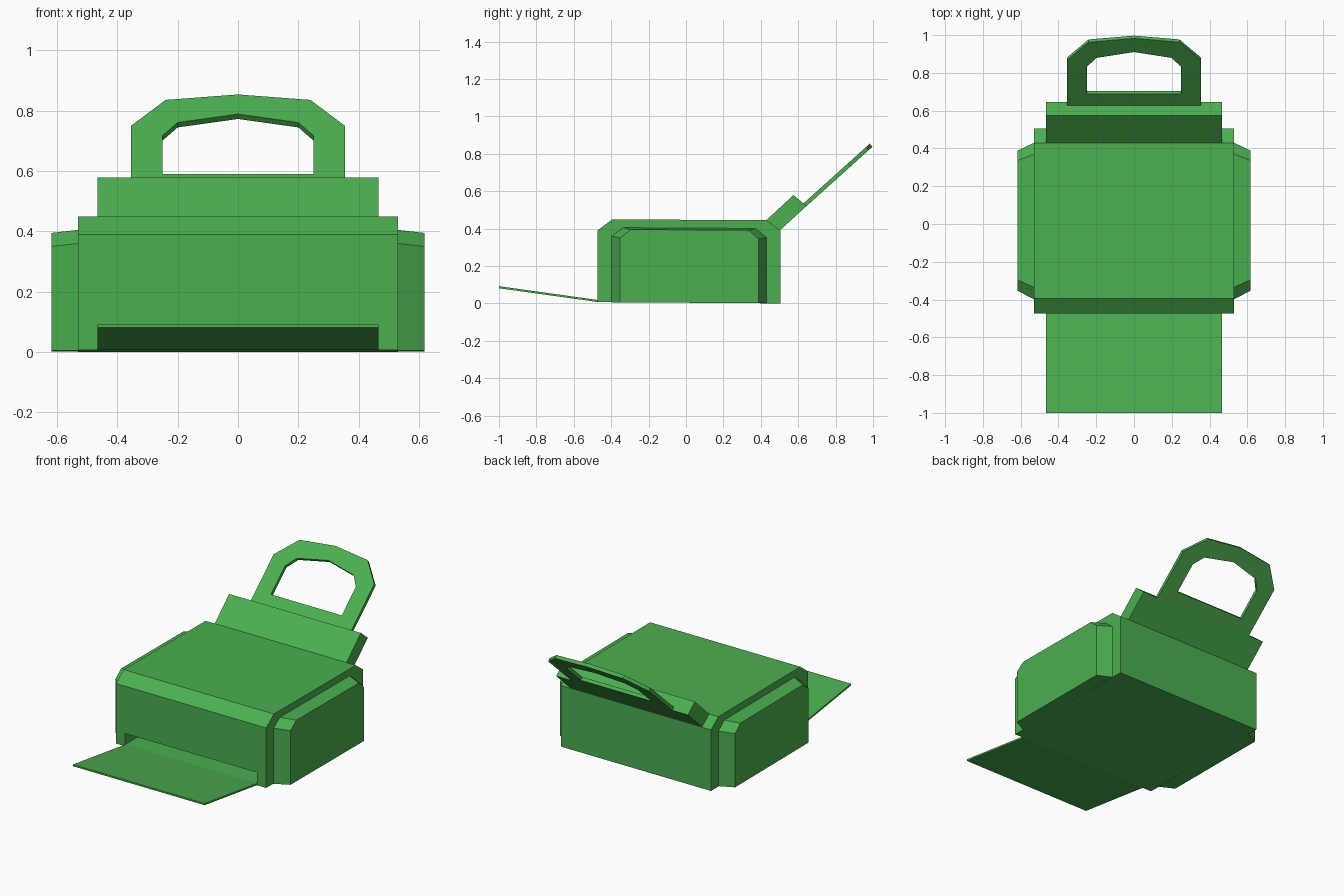
import bpy, bmesh
from mathutils import Vector

if "Cube" in bpy.data.objects:
    bpy.data.objects.remove(bpy.data.objects["Cube"])

green = bpy.data.materials.new("green_plastic")
green.diffuse_color = (0.07, 0.43, 0.08, 1)
green.use_nodes = True
green.node_tree.nodes["Principled BSDF"].inputs["Base Color"].default_value = green.diffuse_color


def finish(name, bm):
    bmesh.ops.recalc_face_normals(bm, faces=bm.faces)
    mesh = bpy.data.meshes.new(name)
    bm.to_mesh(mesh)
    bm.free()
    mesh.materials.append(green)
    ob = bpy.data.objects.new(name, mesh)
    bpy.context.collection.objects.link(ob)
    return ob


def loft(name, x0, prof0, x1, prof1):
    """Solid between two (y, z) profiles at x0 and x1."""
    bm = bmesh.new()
    a = [bm.verts.new((x0, y, z)) for y, z in prof0]
    b = [bm.verts.new((x1, y, z)) for y, z in prof1]
    bm.faces.new(a)
    bm.faces.new(b)
    n = len(a)
    for i in range(n):
        j = (i + 1) % n
        bm.faces.new((a[i], a[j], b[j], b[i]))
    return finish(name, bm)


def prism(name, half, prof):
    return loft(name, -half, prof, half, prof)


# Main housing with bevelled top edges
body = prism("body", 0.53, [(-0.473, 0.007), (-0.473, 0.39), (-0.395, 0.449),
                            (0.43, 0.445), (0.505, 0.39), (0.505, 0)])

# Paper exit slot in the front
cutter = prism("slot_cutter", 0.465, [(-0.6, 0.018), (-0.6, 0.088),
                                      (-0.32, 0.088), (-0.32, 0.018)])
cutter.hide_render = True
cutter.hide_viewport = True
cut = body.modifiers.new("slot", 'BOOLEAN')
cut.operation = 'DIFFERENCE'
cut.solver = 'EXACT'
cut.object = cutter

# Tapered side panels
root = [(-0.398, 0.005), (-0.398, 0.36), (-0.335, 0.405),
        (0.37, 0.401), (0.43, 0.353), (0.43, 0.002)]
outer = [(-0.353, 0.005), (-0.353, 0.35), (-0.295, 0.395),
         (0.335, 0.391), (0.388, 0.345), (0.388, 0.002)]
for side, s in (("left", -1), ("right", 1)):
    loft(side + "_panel", s * 0.53, root, s * 0.618, outer)

# Output tray
prism("output_tray", 0.465, [(-0.47, 0.007), (-0.47, 0.018),
                             (-1.0, 0.092), (-1.0, 0.081)])

# Sloping feed block
prism("feed_block", 0.465, [(0.43, 0.445), (0.574, 0.579),
                            (0.645, 0.521), (0.503, 0.391)])

# Paper support frame lying in the sloping plane
origin = Vector((0, 0.50, 0.39))
along = Vector((0, 0.743, 0.669))
normal = Vector((0, -0.669, 0.743))


def ring(bm, half_pts, t):
    mirrored = [(-x, s) for x, s in reversed(half_pts[:-1])]
    return [bm.verts.new(origin + Vector((x, 0, 0)) + along * s + normal * t)
            for x, s in half_pts + mirrored]


rim = [(0.355, 0.19), (0.355, 0.513), (0.24, 0.642), (0, 0.669)]
hole = [(0.25, 0.274), (0.25, 0.465), (0.2, 0.53), (0, 0.572)]
bm = bmesh.new()
o0, o1 = ring(bm, rim, 0), ring(bm, rim, 0.022)
i0, i1 = ring(bm, hole, 0), ring(bm, hole, 0.022)
for a, b in ((o0, o1), (o1, i1), (i1, i0), (i0, o0)):
    for k in range(7):
        m = (k + 1) % 7
        bm.faces.new((a[k], a[m], b[m], b[k]))
finish("paper_support", bm)
